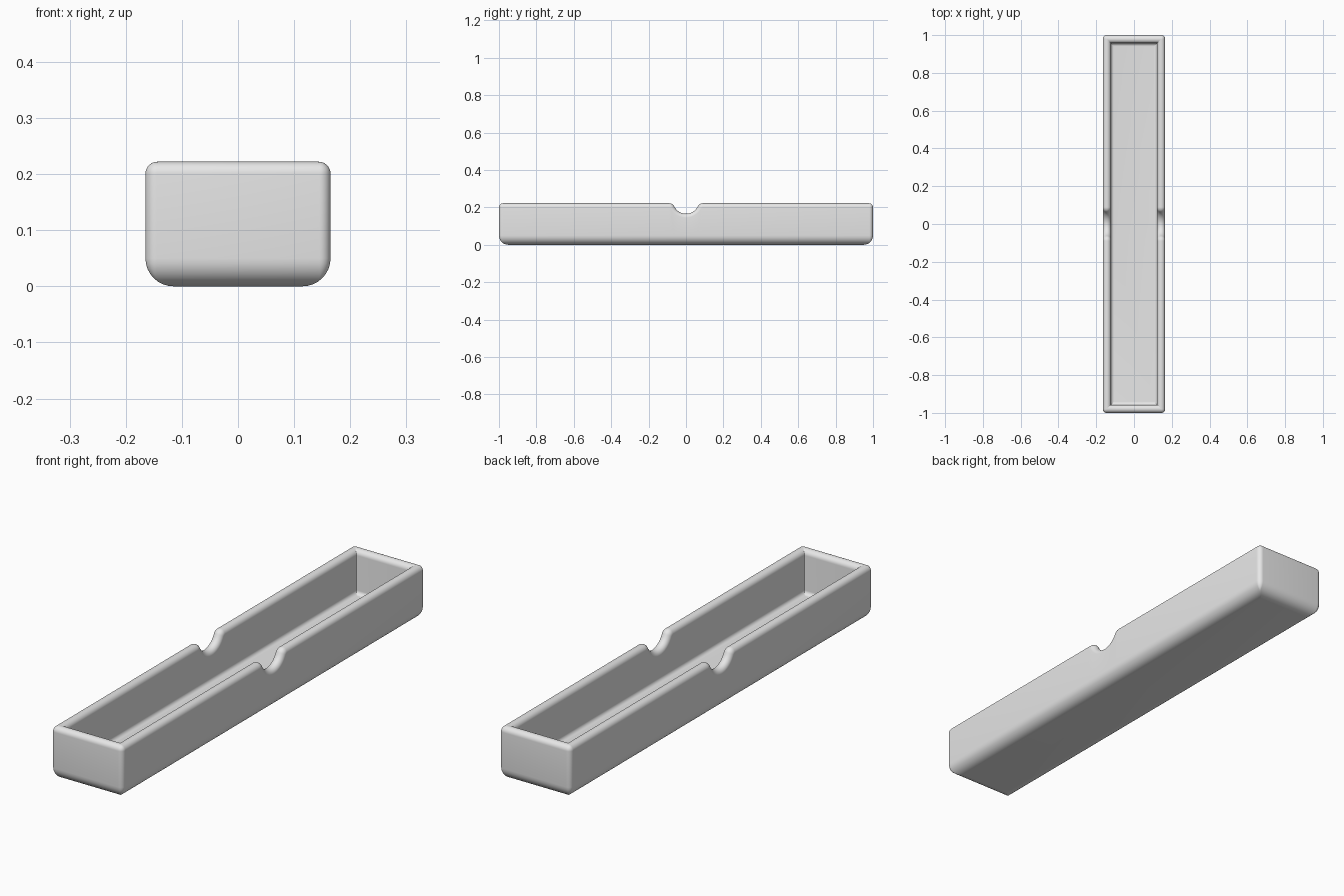
import bpy, bmesh
from math import sin, cos, pi, acos, sqrt

if "Cube" in bpy.data.objects:
    bpy.data.objects.remove(bpy.data.objects["Cube"], do_unlink=True)

HALF_X, HALF_Y, HEIGHT = 0.165, 1.0, 0.222
WALL, FLOOR = 0.043, 0.04
OUTER_FILLET, INNER_FILLET, CORNER = 0.05, 0.016, 0.02
NOTCH_R, SHOULDER_R, NOTCH_Z = 0.07, 0.03, 0.166
STEPS = 8


def notch_columns():
    """Tangent arcs of the finger notch: list of (y, z, normal_y, normal_z)."""
    centre_z = NOTCH_Z + NOTCH_R
    drop = centre_z - (HEIGHT - SHOULDER_R)
    reach = NOTCH_R + SHOULDER_R
    side = sqrt(reach ** 2 - drop ** 2)
    phi = acos(drop / reach)
    cols = []
    for i in range(STEPS):
        t = -phi * i / STEPS
        cols.append((-side - SHOULDER_R * sin(t),
                     HEIGHT - SHOULDER_R + SHOULDER_R * cos(t), -sin(t), cos(t)))
    for i in range(2 * STEPS + 1):
        t = -phi + phi * i / STEPS
        cols.append((NOTCH_R * sin(t), centre_z - NOTCH_R * cos(t), -sin(t), cos(t)))
    for y, z, ny, nz in reversed(cols[:STEPS]):
        cols.append((-y, z, -ny, nz))
    return cols


NOTCH = notch_columns()


def ring(bm, inset, z=None, depth=0.0):
    """Rounded rectangle at a fixed height, or at a depth below the notched rim."""
    r = max(CORNER - inset, 0.002)
    hx, hy = HALF_X - inset, HALF_Y - inset
    level = HEIGHT - depth if z is None else z
    points = []
    for sx, start in ((1, 0), (-1, pi)):
        for y, rim, ny, nz in NOTCH:
            if z is None:
                points.append((sx * hx, sx * (y - ny * depth), rim - nz * depth))
            else:
                points.append((sx * hx, sx * y, z))
        for quarter, cx, cy in ((0, sx, sx), (pi / 2, -sx, sx)):
            for i in range(STEPS + 1):
                a = start + quarter + pi / 2 * i / STEPS
                points.append((cx * (hx - r) + r * cos(a),
                               cy * (hy - r) + r * sin(a), level))
    return [bm.verts.new(p) for p in points]


bm = bmesh.new()
rings = []
# Rounded outer underside
for i in range(STEPS + 1):
    a = pi / 2 * i / STEPS
    rings.append(ring(bm, OUTER_FILLET * (1 - sin(a)), z=OUTER_FILLET * (1 - cos(a))))
# Fully rounded rim following the notches
half = WALL / 2
for i in range(2 * STEPS + 1):
    a = pi * i / (2 * STEPS)
    rings.append(ring(bm, half - half * cos(a), depth=half - half * sin(a)))
# Fillet down to the inner floor
for i in range(STEPS + 1):
    a = pi / 2 * i / STEPS
    rings.append(ring(bm, WALL + INNER_FILLET * (1 - cos(a)),
                      z=FLOOR + INNER_FILLET * (1 - sin(a))))
# Skin between the rings, then the two flat bottoms
for low, high in zip(rings, rings[1:]):
    for i in range(len(low)):
        j = (i + 1) % len(low)
        bm.faces.new((low[i], low[j], high[j], high[i]))
bm.faces.new(list(reversed(rings[0])))
bm.faces.new(rings[-1])
bmesh.ops.recalc_face_normals(bm, faces=bm.faces)

mesh = bpy.data.meshes.new("tray")
bm.to_mesh(mesh)
bm.free()
tray = bpy.data.objects.new("tray", mesh)
bpy.context.collection.objects.link(tray)

# Plain grey colour
grey = bpy.data.materials.new("light_grey")
grey.use_nodes = True
colour = (0.8, 0.8, 0.8, 1)
grey.diffuse_color = colour
grey.node_tree.nodes["Principled BSDF"].inputs["Base Color"].default_value = colour
mesh.materials.append(grey)

bpy.ops.object.select_all(action="DESELECT")
tray.select_set(True)
bpy.context.view_layer.objects.active = tray
bpy.ops.object.shade_smooth_by_angle()
